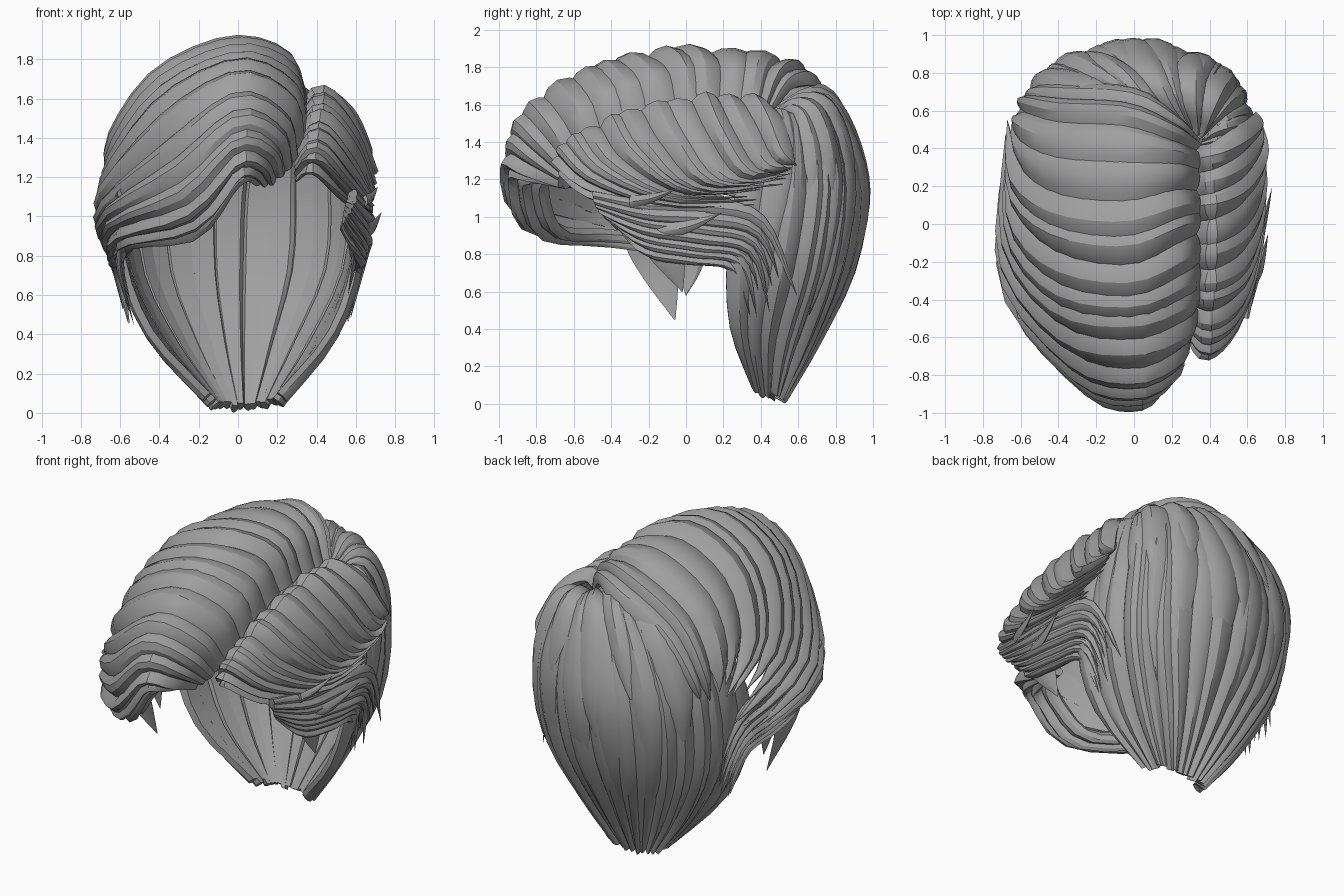
import bpy, bmesh, math, random
from mathutils import Vector

random.seed(4)
hair = bpy.data.materials.new("hair_grey")
hair.diffuse_color = (0.35, 0.35, 0.35, 1)


def spline(pts, t):
    """Smooth curve through evenly spaced points, extended straight past the ends."""
    n = len(pts) - 1
    if t < 0:
        return pts[0] + (pts[1] - pts[0]) * (t * n)
    if t > 1:
        return pts[n] + (pts[n] - pts[n - 1]) * ((t - 1) * n)
    i = min(int(t * n), n - 1)
    f = t * n - i
    b, c = pts[i], pts[i + 1]
    a = pts[i - 1] if i else b * 2 - c
    d = pts[i + 2] if i + 2 <= n else c * 2 - b
    return 0.5 * (2 * b + (c - a) * f + (2 * a - 5 * b + 4 * c - d) * f * f
                  + (3 * b - a - 3 * c + d) * f ** 3)


def on_sheet(guides, u, v):
    return spline([spline(g, v) for g in guides], u)


def outward(guides, u, v, sign):
    u, v = min(max(u, 0.01), 0.99), min(max(v, 0.04), 0.97)
    du = on_sheet(guides, u + 0.01, v) - on_sheet(guides, u - 0.01, v)
    dv = on_sheet(guides, u, v + 0.01) - on_sheet(guides, u, v - 0.01)
    return du.cross(dv).normalized() * sign


# lock cross-section: (offset across, height), a crest leaning to one side
CREST = [(-1, -0.2), (-0.6, 0.6), (-0.05, 1.0), (0.5, 0.75), (1, 0.0)]


def lock(name, guides, u, half, sign, v0, v1, bulge, thick, taper, lift, steps=16):
    bm = bmesh.new()
    rings = []
    for s in range(steps + 1):
        f = s / steps
        v = v0 + (v1 - v0) * f
        k = 1.0
        if f > taper:
            k = max(0.03, 1 - ((f - taper) / (1 - taper)) ** 1.6)
        grow = (0.55 + 0.45 * min(1, f * 5)) * k
        nrm = outward(guides, u, v, sign)
        ring = []
        for o, h in CREST:
            p = on_sheet(guides, u + o * half * k, v)
            ring.append(bm.verts.new(p + nrm * (h * bulge * grow + lift * min(1, f * 4))))
        for o in (0.7, -0.7):
            p = on_sheet(guides, u + o * half * k, v)
            ring.append(bm.verts.new(p + nrm * (lift - thick * k)))
        rings.append(ring)
    m = len(rings[0])
    for a, b in zip(rings, rings[1:]):
        for j in range(m):
            bm.faces.new((a[j], a[(j + 1) % m], b[(j + 1) % m], b[j]))
    bm.faces.new(rings[0])
    bm.faces.new(rings[-1])
    bmesh.ops.recalc_face_normals(bm, faces=bm.faces)
    me = bpy.data.meshes.new(name)
    bm.to_mesh(me)
    bm.free()
    me.materials.append(hair)
    ob = bpy.data.objects.new(name, me)
    bpy.context.collection.objects.link(ob)
    bpy.context.view_layer.objects.active = ob
    ob.select_set(True)
    bpy.ops.object.shade_smooth_by_angle(angle=math.radians(28))
    ob.select_set(False)


def row(name, guides, n, sign, v0=0, v1=(0.93, 1.0), bulge=0.04, thick=0.035,
        taper=0.8, lift=0.0, wide=1.3, u0=0.0, u1=1.0, uneven=0.18):
    step = (u1 - u0) / n
    for i in range(n):
        shift = random.uniform(-uneven, uneven) if 0 < i < n - 1 else 0
        lock(f"{name}_{i + 1:02d}", guides, u0 + step * (i + 0.5 + shift),
             step * 0.5 * wide * random.uniform(0.95, 1.15), sign, v0,
             random.uniform(*v1), bulge * random.uniform(0.75, 1.2), thick, taper, lift)


def sheet(*rows):
    return [[Vector(p) for p in r] for r in rows]


# big swept top: from the parting over the crown, then back along the left side
top = sheet(
    [(.33, .46, 1.56), (.22, .57, 1.7), (.02, .71, 1.7), (-.31, .74, 1.54), (-.51, .72, 1.3), (-.57, .68, 1.1)],
    [(.33, .38, 1.59), (.2, .43, 1.79), (-.05, .5, 1.82), (-.4, .52, 1.64), (-.59, .58, 1.38), (-.64, .6, 1.15)],
    [(.33, .15, 1.6), (.22, .15, 1.81), (-.05, .08, 1.87), (-.4, .12, 1.71), (-.61, .28, 1.42), (-.67, .58, 1.18)],
    [(.33, -.1, 1.57), (.24, -.15, 1.77), (-.02, -.27, 1.84), (-.4, -.2, 1.67), (-.63, .05, 1.33), (-.68, .52, 1.1)],
    [(.33, -.4, 1.45), (.26, -.45, 1.64), (0, -.55, 1.75), (-.38, -.48, 1.55), (-.66, -.12, 1.18), (-.68, .5, .98)],
    [(.28, -.6, 1.3), (.22, -.72, 1.48), (0, -.82, 1.58), (-.32, -.72, 1.34), (-.68, -.26, 1.04), (-.67, .46, .84)],
    [(.2, -.68, 1.2), (.15, -.85, 1.3), (0, -.94, 1.34), (-.25, -.86, 1.08), (-.64, -.38, .93), (-.64, .4, .74)],
    [(.12, -.62, 1.17), (.06, -.84, 1.22), (-.03, -.9, 1.18), (-.22, -.81, .93), (-.56, -.4, .87), (-.6, .28, .74)],
    [(.06, -.58, 1.2), (.01, -.72, 1.22), (-.08, -.74, 1.1), (-.24, -.65, .92), (-.5, -.35, .9), (-.56, .2, .8)])
row("top_lock", top, 17, -1, bulge=0.045)

# right side: short rise from the parting, then rolled down and flicked back
side = sheet(
    [(.34, .4, 1.54), (.42, .42, 1.61), (.55, .5, 1.53), (.63, .56, 1.36), (.64, .62, 1.26)],
    [(.34, .1, 1.53), (.43, .12, 1.62), (.57, .2, 1.46), (.66, .36, 1.23), (.66, .59, 1.26)],
    [(.33, -.2, 1.47), (.43, -.2, 1.57), (.58, -.1, 1.4), (.66, .12, 1.17), (.66, .56, 1.2)],
    [(.32, -.45, 1.37), (.42, -.47, 1.47), (.57, -.35, 1.3), (.65, -.02, 1.12), (.66, .5, 1.13)],
    [(.3, -.6, 1.25), (.4, -.67, 1.34), (.54, -.5, 1.19), (.65, -.1, 1.06), (.66, .45, 1.06)],
    [(.3, -.57, 1.18), (.38, -.63, 1.22), (.52, -.46, 1.09), (.62, -.07, 1.02), (.65, .4, 1.02)])
row("side_lock", side, 12, 1, bulge=0.045)

# lower layer on both sides: drawn back from the temple, drooping behind the ear
lower = [
    [(.6, -.5, 1.13), (.64, -.2, 1.08), (.66, .12, 1.08), (.66, .42, 1.0), (.6, .62, .6)],
    [(.58, -.48, 1.06), (.64, -.2, .97), (.66, .1, .94), (.65, .38, .86), (.58, .5, .5)],
    [(.55, -.42, 1.0), (.62, -.22, .88), (.64, .05, .83), (.63, .32, .77), (.56, .41, .44)],
    [(.52, -.34, .94), (.6, -.2, .79), (.62, .0, .75), (.6, .24, .71), (.55, .33, .46)]]
row("right_lower_lock", sheet(*lower), 7, 1, bulge=0.03, v1=(.85, 1), taper=.6, wide=1.4)
row("left_lower_lock", sheet(*[[(-x, y, z) for x, y, z in g] for g in lower]), 7, -1,
    bulge=0.03, v1=(.85, 1), taper=.6, wide=1.4)

# back: fanned out from the crown and gathered at the nape
back = sheet(
    [(.36, .42, 1.5), (.5, .42, 1.51), (.61, .3, 1.2), (.62, .24, .8), (.49, .25, .4), (.2, .37, .05)],
    [(.36, .46, 1.52), (.48, .59, 1.53), (.58, .64, 1.2), (.57, .58, .75), (.39, .48, .35), (.19, .45, .03)],
    [(.34, .47, 1.55), (.35, .71, 1.58), (.4, .84, 1.22), (.39, .79, .75), (.25, .65, .35), (.12, .49, .02)],
    [(.3, .48, 1.58), (.14, .75, 1.61), (.04, .94, 1.18), (.02, .89, .75), (.02, .7, .35), (.03, .5, .01)],
    [(.27, .47, 1.6), (-.1, .72, 1.62), (-.36, .84, 1.22), (-.37, .79, .75), (-.23, .65, .35), (-.06, .49, .02)],
    [(.25, .46, 1.6), (-.3, .58, 1.58), (-.56, .62, 1.25), (-.56, .56, .75), (-.37, .48, .35), (-.12, .45, .03)],
    [(.2, .42, 1.58), (-.4, .42, 1.54), (-.6, .3, 1.2), (-.61, .24, .8), (-.46, .25, .4), (-.14, .37, .05)])
row("back_lock", back, 18, -1, v1=(0.98, 1.0), bulge=0.03, taper=1.0, wide=1.25)

# shorter pointed layers lying over the back
row("back_layer", back, 10, -1, v0=0.02, v1=(0.5, 0.82), bulge=0.035, thick=0.02,
    taper=0.45, lift=0.012, wide=1.1, u0=0.05, u1=0.95)
row("crown_lock", back, 5, -1, v0=0.0, v1=(0.4, 0.58), bulge=0.04, thick=0.02,
    taper=0.45, lift=0.025, wide=1.1, u0=0.2, u1=0.8)


# loose pointed pieces: path, half width, outward sign, axis of the width
def wisp(name, path, half, sign, axis):
    off = Vector(axis) * half
    guides = [[Vector(p) - off for p in path], [Vector(p) + off for p in path]]
    lock(name, guides, 0.5, 0.5, sign, 0, 1, 0.02, 0.015, 0.2, 0.0, steps=10)


ALONG, UP = (0, 1, 0), (0, 0, 1)
wisp("left_sideburn", [(-.6, -.2, .92), (-.6, -.15, .72), (-.53, -.06, .45)], .14, 1, ALONG)
wisp("left_sideburn_small", [(-.6, .02, .85), (-.59, .02, .72), (-.55, .0, .58)], .08, 1, ALONG)
wisp("right_sideburn", [(.58, -.15, .92), (.59, -.1, .78), (.56, -.02, .6)], .12, -1, ALONG)
wisp("flyaway_low", [(.65, -.15, .92), (.69, .02, .95), (.73, .19, 1.02)], .04, -1, UP)
wisp("flyaway_high", [(.65, -.3, 1.08), (.68, -.18, 1.1), (.71, -.05, 1.15)], .03, -1, UP)
